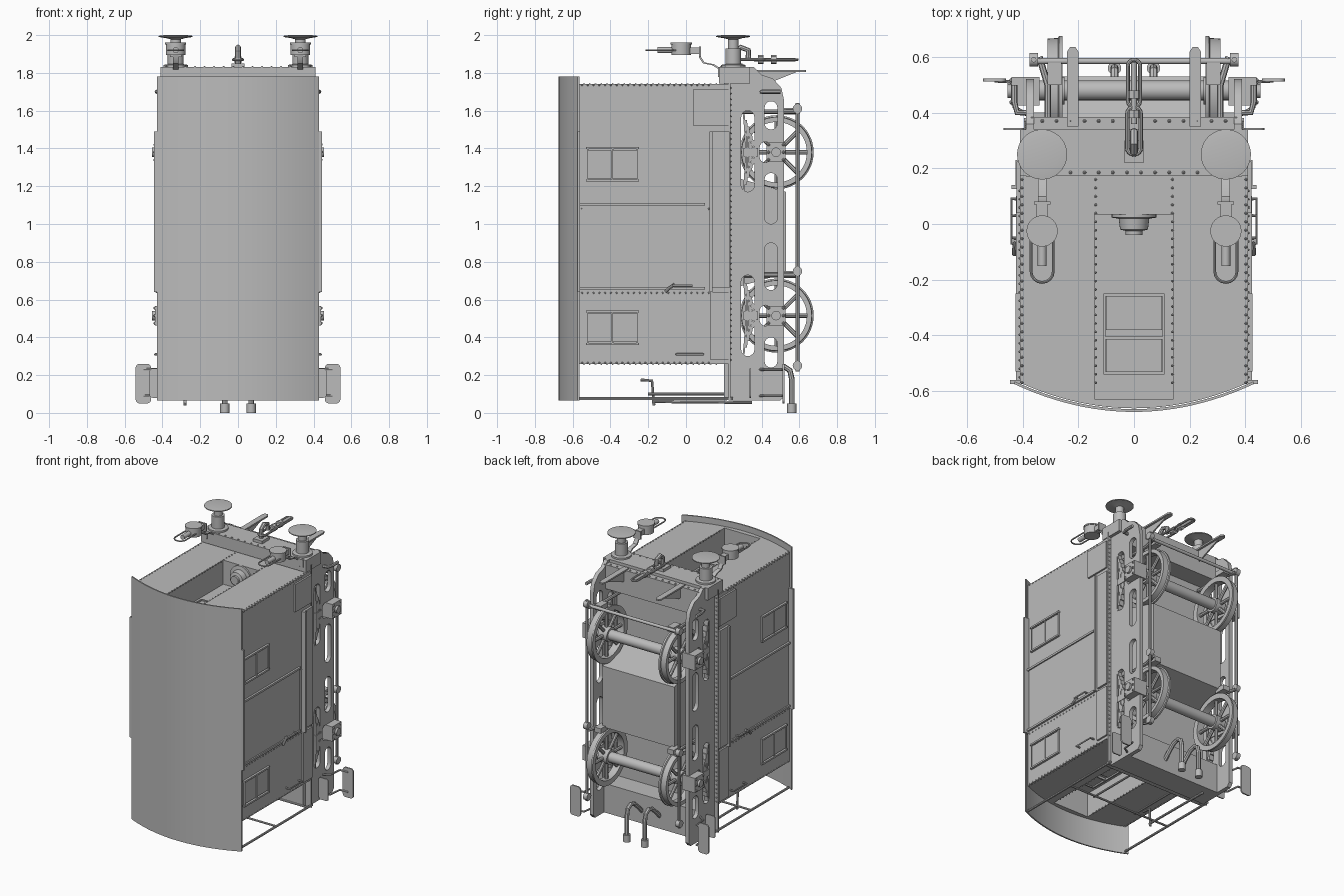
import bpy, bmesh, math
from mathutils import Matrix, Vector

old = bpy.data.objects.get("Cube")
if old:
    bpy.data.objects.remove(old, do_unlink=True)

grey = bpy.data.materials.new("plain grey")
grey.use_nodes = True
grey.diffuse_color = (0.5, 0.5, 0.5, 1)
grey.node_tree.nodes["Principled BSDF"].inputs["Base Color"].default_value = (0.5, 0.5, 0.5, 1)
made, cutters = [], []
AXES = {"x": Matrix.Rotation(math.pi / 2, 4, "Y"), "y": Matrix.Rotation(-math.pi / 2, 4, "X"), "z": Matrix()}
SIDES = (-1, 1)


def link(name, data):
    ob = bpy.data.objects.new(name, data)
    bpy.context.collection.objects.link(ob)
    data.materials.append(grey)
    made.append(ob)
    return ob


def finish(name, bm):
    bmesh.ops.recalc_face_normals(bm, faces=bm.faces)
    me = bpy.data.meshes.new(name)
    bm.to_mesh(me)
    bm.free()
    return link(name, me)


def box(name, x, y, z, s=1, corner=0):
    """Box, mirrored in x by s; corner rounds the edges that run along y."""
    bm = bmesh.new()
    size = [b - a for a, b in (x, y, z)]
    mid = Vector((s * sum(x) / 2, sum(y) / 2, sum(z) / 2))
    bmesh.ops.create_cube(bm, size=1, matrix=Matrix.Translation(mid) @ Matrix.Diagonal((*size, 1)))
    if corner:
        along = [e for e in bm.edges if abs(e.verts[0].co.y - e.verts[1].co.y) > 0.001]
        bmesh.ops.bevel(bm, geom=along, offset=corner, segments=5, profile=0.5, affect="EDGES")
    return finish(name, bm)


def lathe(name, profile, centre, axis="z", segs=32, closed=False):
    """Turn (radius, height) points about an axis."""
    bm = bmesh.new()
    vs = [bm.verts.new((r, 0, h)) for r, h in profile]
    es = [bm.edges.new(p) for p in zip(vs, vs[1:])]
    if closed:
        es.append(bm.edges.new((vs[-1], vs[0])))
    bmesh.ops.spin(bm, geom=vs + es, cent=(0, 0, 0), axis=(0, 0, 1), angle=math.tau, steps=segs)
    bmesh.ops.remove_doubles(bm, verts=bm.verts, dist=0.0002)
    bm.transform(Matrix.Translation(centre) @ AXES[axis])
    return finish(name, bm)


def rod(name, r, a, b, axis="z", segs=20):
    """Plain cylinder starting at a, of length b."""
    return lathe(name, [(0, 0), (r, 0), (r, b), (0, b)], a, axis, segs)


def tube(name, r, pts, cyclic=False):
    cu = bpy.data.curves.new(name, "CURVE")
    cu.dimensions, cu.bevel_depth, cu.bevel_resolution, cu.use_fill_caps = "3D", r, 2, True
    sp = cu.splines.new("POLY")
    sp.points.add(len(pts) - 1)
    for p, co in zip(sp.points, pts):
        p.co = (*co, 1)
    sp.use_cyclic_u = cyclic
    link(name, cu)


def sheet(name, loops, x0, x1):
    """Flat plate in the y-z plane; loops after the first are holes."""
    cu = bpy.data.curves.new(name, "CURVE")
    cu.dimensions, cu.fill_mode, cu.extrude = "2D", "BOTH", abs(x1 - x0) / 2
    for loop in loops:
        sp = cu.splines.new("POLY")
        sp.points.add(len(loop) - 1)
        for p, (y, z) in zip(sp.points, loop):
            p.co = (y, z, 0, 1)
        sp.use_cyclic_u = True
    turn = Matrix(((0, 0, 1), (1, 0, 0), (0, 1, 0))).to_4x4()
    link(name, cu).matrix_world = Matrix.Translation(((x0 + x1) / 2, 0, 0)) @ turn


def slot(y, z0, z1, r):
    ends = [(z1 - r, i * math.pi / 8) for i in range(9)] + [(z0 + r, math.pi + i * math.pi / 8) for i in range(9)]
    return [(y + r * math.cos(t), z + r * math.sin(t)) for z, t in ends]


def prism(name, outline, z0, z1):
    bm = bmesh.new()
    f = bm.faces.new([bm.verts.new((x, y, z0)) for x, y in outline])
    ext = bmesh.ops.extrude_face_region(bm, geom=[f])["geom"]
    bmesh.ops.translate(bm, vec=(0, 0, z1 - z0), verts=[v for v in ext if isinstance(v, bmesh.types.BMVert)])
    return finish(name, bm)


def rivets(name, pts, r=0.0055):
    bm = bmesh.new()
    for p in pts:
        bmesh.ops.create_icosphere(bm, subdivisions=1, radius=r, matrix=Matrix.Translation(p))
    finish(name, bm)


def steps(a, b, pitch=0.03):
    n = round((b - a) / pitch)
    return [a + (b - a) * i / n for i in range(n + 1)]


# Curved roof and closed body with a recess in each end
def arc(half, edge, rise, n=24):
    xs = [half * (2 * i / n - 1) for i in range(n + 1)]
    return [(x, edge - rise * (1 - (x / half) ** 2)) for x in xs]


prism("roof", arc(0.43, -0.575, 0.1) + arc(0.43, -0.565, 0.1)[::-1], 0.065, 1.78)
body = prism("body", arc(0.41, -0.57, 0.092) + [(0.41, 0.23), (-0.41, 0.23)], 0.26, 1.74)
for z0, z1 in ((1.57, 1.9), (0.1, 0.43)):
    cutter = box("recess_cutter", (-0.14, 0.14), (-0.63, 0.035), (z0, z1))
    made.remove(cutter)
    cutters.append(cutter)
    mod = body.modifiers.new("recess", "BOOLEAN")
    mod.operation, mod.object, mod.solver = "DIFFERENCE", cutter, "EXACT"

# End windows, lamps in the recesses and riveted end seams
for z, s in ((1.57, 1), (0.43, -1)):
    def end_part(name, x, y, deep):
        box(name, x, y, sorted((z, z + s * deep)))

    for y in (-0.53, -0.38):
        end_part("end_window_pane", (-0.1, 0.1), (y, y + 0.12), 0.006)
    for y in (-0.535, -0.41, -0.255):
        end_part("end_window_rail", (-0.11, 0.11), (y - 0.005, y + 0.005), 0.014)
    for x in (-0.107, 0.107):
        end_part("end_window_stile", (x - 0.005, x + 0.005), (-0.535, -0.255), 0.014)
    lathe("recess_lamp", [(0, 0), (0.08, 0), (0.08, -0.012), (0.055, -0.016), (0.05, -0.055), (0.03, -0.06),
                          (0.03, -0.075), (0, -0.075)], (0, 0.035, z + s * 0.09), "y")
    end = 1.0 + s * 0.74
    rivets("end_rivets", [(t * x, y, end) for x in (0.138, 0.402) for t in SIDES for y in steps(-0.57, 0.16)])

for s in SIDES:
    def side(name, y, z, out):
        box(name, (0.405, out), y, z, s)

    # Side windows
    for z in (0.365, 1.23):
        for y in (-0.52, -0.385):
            side("side_window_pane", (y, y + 0.125), (z + 0.012, z + 0.16), 0.418)
        for zz in (z, z + 0.172):
            side("side_window_sill", (-0.53, -0.25), (zz - 0.006, zz + 0.006), 0.425)
        for y in (-0.521, -0.389, -0.257):
            side("side_window_stile", (y - 0.004, y + 0.004), (z, z + 0.172), 0.422)
    # Sliding door, rails and lower side strips
    side("door", (-0.55, 0.1), (0.66, 1.11), 0.415)
    for z in (0.66, 1.105):
        side("door_edge", (-0.56, 0.1), (z - 0.007, z + 0.007), 0.424)
    side("upper_door_rail", (-0.575, -0.56), (0.64, 1.49), 0.445)
    side("lower_door_rail", (0.125, 0.14), (0.64, 1.49), 0.44)
    side("lower_door_rail_cover", (0.14, 0.23), (0.66, 1.49), 0.425)
    side("lower_strip", (0.13, 0.23), (0.28, 0.64), 0.422)
    side("label_panel", (0.04, 0.225), (1.52, 1.715), 0.422)
    rivets("side_rivets", [(s * 0.41, y, z) for z in (0.265, 0.635, 1.08, 1.735) for y in steps(-0.55, 0.12)])
    for z, y0, y1 in ((0.675, -0.07, 0.03), (0.31, -0.05, 0.09)):
        tube("grab_handle", 0.006, [(s * x, y, z) for x, y in ((0.41, y0), (0.44, y0), (0.44, y1), (0.41, y1))])
    tube("door_latch", 0.008, [(s * 0.425, -0.06, 0.68), (s * 0.43, -0.09, 0.66), (s * 0.43, -0.11, 0.64)])

    # Slotted side frame and riveted body flange
    outline = [(0.23, 0.065), (0.5, 0.065), (0.52, 0.09), (0.52, 1.65), (0.505, 1.72), (0.46, 1.77),
               (0.4, 1.79), (0.36, 1.83), (0.17, 1.83), (0.17, 1.78), (0.23, 1.74)]
    holes = [slot(0.327, z, z + 0.43, 0.035) for z in (0.3, 1.17)]
    holes += [slot(0.45, a, b, 0.034) for a, b in ((0.24, 0.4), (0.65, 0.9), (1.0, 1.27), (1.5, 1.65))]
    holes += [slot(0.42, z - 0.055, z + 0.055, 0.03) for z in (0.515, 1.38)]
    sheet("side_frame", [outline] + holes, s * 0.36, s * 0.388)
    box("body_flange", (0.365, 0.415), (0.225, 0.235), (0.065, 1.78), s)
    rivets("flange_rivets", [(s * 0.402, 0.235, z) for z in steps(0.28, 1.72)])

    for z in (0.515, 1.38):
        # Spoked wheel with its flange on the inner side
        hub = (s * 0.285, 0.48, z)
        rim = [(0.16, -0.026), (0.196, -0.028), (0.196, -0.016), (0.188, -0.012), (0.186, 0.026), (0.16, 0.026)]
        lathe("wheel_rim", [(r, s * h) for r, h in rim], hub, "x", 48, True)
        rod("wheel_hub", 0.05, (hub[0] - 0.035, 0.48, z), 0.07, "x")
        for i in range(8):
            t = i * math.tau / 8
            d = Vector((0, math.cos(t), math.sin(t)))
            tube("wheel_spoke", 0.012, [Vector(hub) + d * 0.04, Vector(hub) + d * 0.165])
        # Axle box, bolts and leaf spring
        box("axle_box", (0.34, 0.44), (0.425, 0.528), (z - 0.052, z + 0.052), s)
        rod("axle_box_cap", 0.025, (s * 0.445 - 0.01, 0.477, z), 0.02, "x")
        rivets("axle_box_bolts", [(s * 0.44, y, z + d) for y in (0.437, 0.516) for d in (-0.04, 0, 0.04)], 0.009)
        for i in range(5):
            h, y = 0.205 - 0.035 * i, 0.3 + 0.0125 * i
            curve = [(y + 0.012 * (1 - (k / 4) ** 2), z + h * k / 4) for k in range(-4, 5)]
            sheet("spring_leaf", [curve + [(a + 0.01, b) for a, b in curve[::-1]]], s * 0.36, s * 0.392)
        box("spring_buckle", (0.355, 0.396), (0.305, 0.38), (z - 0.022, z + 0.022), s)
        # Brake shoe and hanger
        tube("brake_hanger", 0.012, [(s * x, y, z + 0.215) for x, y in ((0.31, 0.27), (0.31, 0.5), (0.34, 0.6))])
        box("brake_shoe", (0.26, 0.31), (0.5, 0.58), (z + 0.2, z + 0.235), s)
    tube("brake_pull_rod", 0.01, [(s * 0.36, 0.59, 0.22), (s * 0.36, 0.59, 1.64)])
    for z in (0.25, 0.75, 1.61):
        rod("pull_rod_joint", 0.025, (s * 0.36 - 0.015, 0.59, z), 0.03, "x")

    # Buffer
    lathe("buffer", [(0, 0), (0.065, 0), (0.065, 0.012), (0.042, 0.016), (0.042, 0.1), (0.028, 0.1), (0.028, 0.148),
                     (0.05, 0.154), (0.09, 0.16), (0.09, 0.166), (0.06, 0.17), (0, 0.17)], (s * 0.33, 0.25, 1.83), "z", 40)
    # End lamp with hoop and flat bracket
    rod("end_lamp", 0.052, (s * 0.33, -0.025, 1.895), 0.06)
    lathe("end_lamp_rim", [(0, 0), (0.056, 0), (0.056, 0.01), (0, 0.01)], (s * 0.33, -0.025, 1.95))
    tube("lamp_hoop", 0.005, [(s * 0.33 + a, b, 1.92) for a, b in slot(0, -0.21, -0.02, 0.04)], True)
    rod("lamp_handle", 0.016, (s * 0.33, -0.15, 1.92), 0.08, "y")
    box("lamp_socket", (0.31, 0.35), (0.02, 0.075), (1.9, 1.935), s)
    box("lamp_socket_plate", (0.3, 0.36), (0.07, 0.08), (1.885, 1.94), s)
    strip = [(0.068, 1.93), (0.07, 1.88), (0.09, 1.85), (0.14, 1.84), (0.18, 1.815)]
    sheet("lamp_bracket", [strip + [(y + 0.008, z + 0.006) for y, z in strip[::-1]]], s * 0.315, s * 0.345)

    # Footsteps at the lower end
    box("upper_footstep", (0.395, 0.468), (0.337, 0.345), (0.08, 0.235), s, 0.015)
    box("lower_footstep", (0.46, 0.542), (0.512, 0.522), (0.05, 0.26), s, 0.022)
    for z in (0.09, 0.23):
        tube("footstep_bracket", 0.007, [(s * x, y, z) for x, y in ((0.38, 0.39), (0.43, 0.42), (0.44, 0.51), (0.5, 0.515))])
    # Rail guards at the upper end
    sheet("rail_guard_web", [[(0.36, 1.81), (0.6, 1.81), (0.4, 1.73), (0.36, 1.73)]], s * 0.215, s * 0.225)
    prism("rail_guard", [(s * x, y) for x, y in ((0.2, 0.35), (0.24, 0.35), (0.24, 0.62), (0.23, 0.635),
                                                 (0.21, 0.635), (0.2, 0.62))], 1.805, 1.816)
    tube("end_pipe", 0.011, [(s * x, y, 1.7) for x, y in ((0.37, 0.4), (0.42, 0.4), (0.43, 0.44), (0.43, 0.5))])

    # Lower veranda rails and hoses
    tube("veranda_side_rail", 0.008, [(s * 0.405, -0.57, 0.075), (s * 0.405, 0.25, 0.075)])
    tube("veranda_long_rail", 0.007, [(s * 0.17, -0.2, 0.1), (s * 0.17, 0.25, 0.1)])
    tube("brake_hose", 0.015, [(s * 0.07, y, z) for y, z in (
        (0.38, 0.14), (0.43, 0.19), (0.48, 0.235), (0.52, 0.245), (0.55, 0.225), (0.56, 0.18), (0.56, 0.05))])
    rod("hose_end", 0.024, (s * 0.07, 0.56, 0), 0.05)

# Underframe floor, end beams and underslung tank
box("underframe_floor", (-0.37, 0.37), (0.2, 0.255), (0.07, 1.8))
box("upper_end_beam", (-0.41, 0.41), (0.175, 0.34), (1.745, 1.83))
box("upper_end_box", (-0.37, 0.37), (0.2, 0.385), (1.64, 1.81))
box("lower_end_beam", (-0.37, 0.37), (0.23, 0.4), (0.065, 0.27))
rivets("upper_beam_rivets", [(x, y, z) for x in steps(-0.38, 0.38, 0.05) for y, z in ((0.185, 1.83), (0.37, 1.81))], 0.007)
sheet("underslung_tank", [[(0.25, 0.66), (0.53, 0.74), (0.53, 1.17), (0.25, 1.25)]], -0.28, 0.28)
for z in (0.515, 1.38):
    rod("axle", 0.036, (-0.36, 0.48, z), 0.72, "x")
rod("brake_cross_shaft", 0.011, (-0.37, 0.585, 1.6), 0.74, "x", 12)

# Upper coupling hook and link
box("coupling_base", (-0.035, 0.035), (0.22, 0.3), (1.82, 1.85))
tube("coupling_hook", 0.015, [(0, y, z) for y, z in ((0.26, 1.84), (0.26, 1.91), (0.29, 1.935), (0.33, 1.92), (0.33, 1.88))])
tube("coupling_link", 0.008, [(x, y, 1.87) for x, y in slot(0, 0.25, 0.42, 0.024)], True)
rod("coupling_screw", 0.01, (0, 0.36, 1.87), 0.22, "y")
for y in (0.38, 0.45):
    rod("coupling_nut", 0.024, (0, y, 1.87), 0.03, "y", 8)
tube("coupling_shackle", 0.007, [(x, y, 1.87) for x, y in slot(0, 0.42, 0.59, 0.022)], True)

# Lower veranda cross rails and brake column
for y in (-0.15, 0.2):
    tube("veranda_cross_rail", 0.007, [(-0.405, y, 0.075), (0.405, y, 0.075)])
tube("veranda_brake_column", 0.008, [(-0.28, -0.18, 0.06), (-0.28, 0.35, 0.055)])
tube("veranda_crank", 0.008, [(-0.28, y, z) for y, z in ((-0.17, 0.04), (-0.18, 0.17), (-0.24, 0.175))])

# Bake modifiers and curves, then smooth the round surfaces
bpy.ops.object.select_all(action="DESELECT")
for ob in made:
    ob.select_set(True)
bpy.context.view_layer.objects.active = body
bpy.ops.object.convert(target="MESH")
bpy.ops.object.shade_smooth_by_angle(angle=math.radians(35))
for ob in cutters:
    bpy.data.objects.remove(ob, do_unlink=True)
